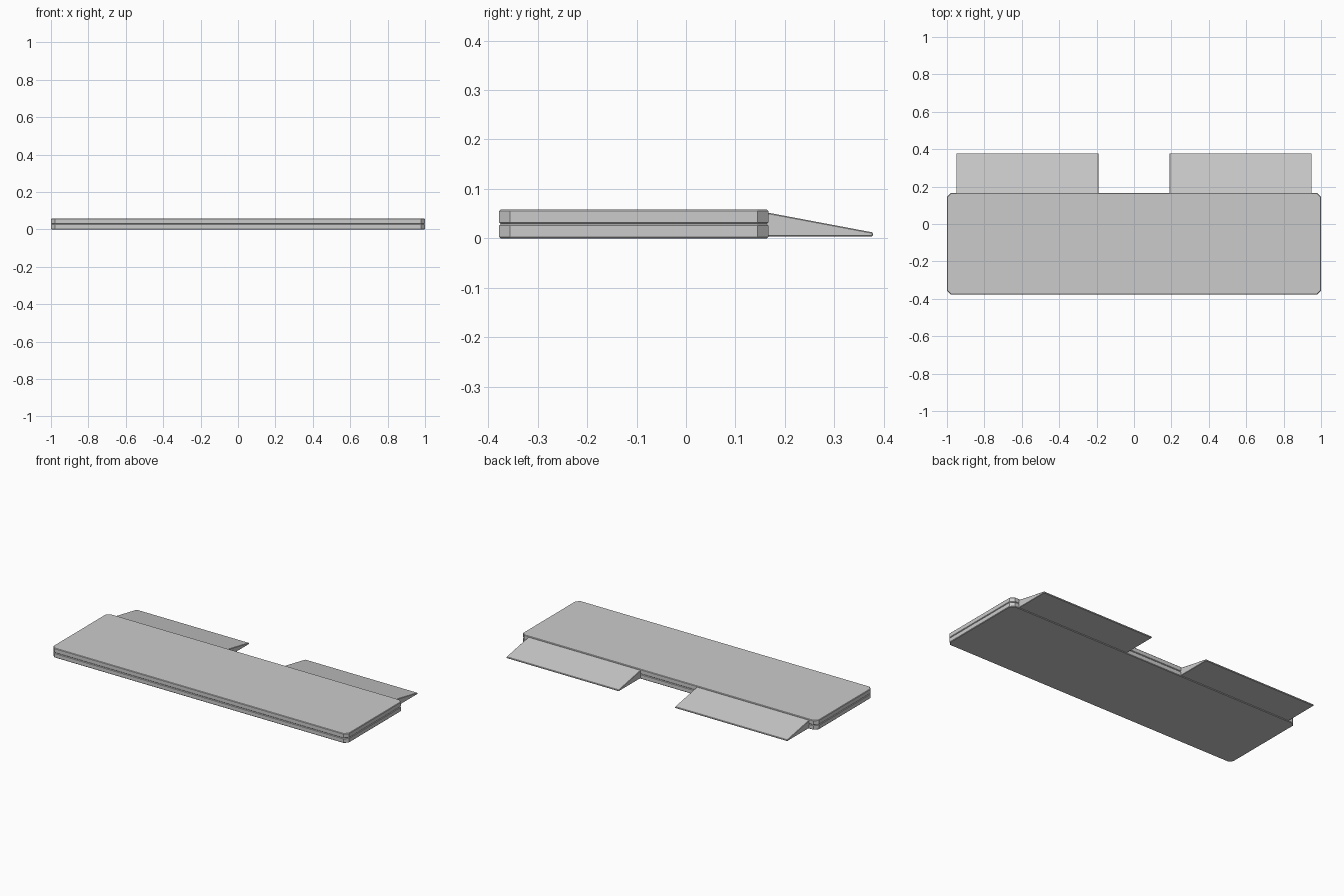
import bpy, bmesh

if "Cube" in bpy.data.objects:
    bpy.data.objects.remove(bpy.data.objects["Cube"])


def prism(name, outline, axis, lo, hi, bevel):
    """Extrude a 2D outline along an axis, then soften its edges with a bevel."""
    bm = bmesh.new()
    place = (lambda a, b, t: (a, b, t)) if axis == 'Z' else (lambda a, b, t: (t, a, b))
    face = bm.faces.new([bm.verts.new(place(a, b, lo)) for a, b in outline])
    ext = bmesh.ops.extrude_face_region(bm, geom=[face])
    verts = [g for g in ext['geom'] if isinstance(g, bmesh.types.BMVert)]
    bmesh.ops.translate(bm, verts=verts, vec=place(0, 0, hi - lo))
    bmesh.ops.recalc_face_normals(bm, faces=bm.faces)
    if axis == 'Z':  # rim edges only, corners stay plain chamfers
        edges = [e for e in bm.edges if abs(e.verts[0].co.z - e.verts[1].co.z) < 1e-5]
    else:
        edges = bm.edges[:]
    if bevel:
        bmesh.ops.bevel(bm, geom=edges, offset=bevel, segments=1,
                        affect='EDGES', profile=0.5)
    me = bpy.data.meshes.new(name)
    bm.to_mesh(me)
    bm.free()
    ob = bpy.data.objects.new(name, me)
    bpy.context.collection.objects.link(ob)
    return ob


def plate(inset, c):
    """Rectangle with chamfered corners."""
    x, y0, y1 = 1 - inset, -0.378 + inset, 0.167 - inset
    return [(-x + c, y0), (x - c, y0), (x, y0 + c), (x, y1 - c),
            (x - c, y1), (-x + c, y1), (-x, y1 - c), (-x, y0 + c)]


# Deck: two stacked slabs with a thin groove between them
prism("lower_slab", plate(0, 0.022), 'Z', 0.0, 0.0285, 0.003)
prism("upper_slab", plate(0, 0.022), 'Z', 0.0295, 0.058, 0.003)
prism("groove_core", plate(0.004, 0.021), 'Z', 0.02, 0.038, 0)

# Ramps: a pair of sloping wedges on the back edge
wedge = [(0.155, 0.004), (0.378, 0.004), (0.378, 0.012), (0.155, 0.054)]
for side, x0, x1 in (("left", -0.95, -0.19), ("right", 0.19, 0.95)):
    prism(side + "_ramp", wedge, 'X', x0, x1, 0.002)
